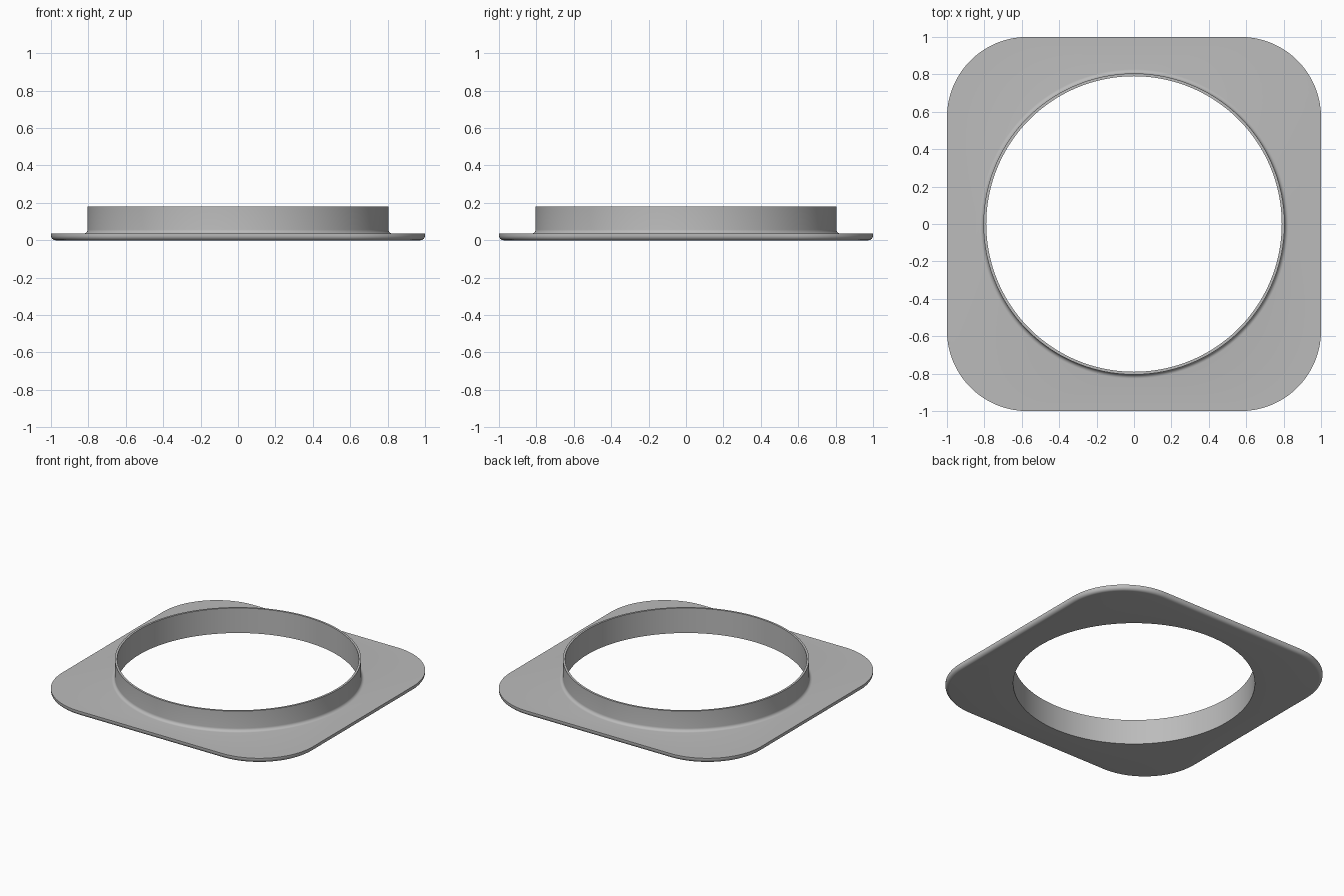
import bpy, bmesh
from math import sin, cos, pi, radians

cube = bpy.data.objects.get("Cube")
if cube:
    bpy.data.objects.remove(cube)

STEPS = 40           # segments per quarter turn
CORNER = 0.57        # corner arc centre of the plate
CORNER_R = 0.43      # corner radius of the plate
BORE, COLLAR = 0.79, 0.805
PLATE_Z, TOP_Z = 0.035, 0.18
FILLET, ROUND = 0.022, 0.025


def ring(bm, centre, radius, z):
    """Rounded square loop; a centre of zero gives a circle."""
    verts = []
    for quarter, (sx, sy) in enumerate([(1, 1), (-1, 1), (-1, -1), (1, -1)]):
        for i in range(STEPS + 1):
            a = (quarter + i / STEPS) * pi / 2
            verts.append(bm.verts.new((centre * sx + radius * cos(a),
                                       centre * sy + radius * sin(a), z)))
    return verts


# Cross-section from the bore, over the collar, out across the plate and under it
section = [(0, BORE, 0), (0, BORE, TOP_Z), (0, COLLAR, TOP_Z)]
for i in range(7):   # fillet where the collar meets the plate
    a = i / 6 * pi / 2
    section.append((0, COLLAR + FILLET * (1 - cos(a)),
                    PLATE_Z + FILLET * (1 - sin(a))))
section.append((CORNER, CORNER_R, PLATE_Z))
for i in range(7):   # rounded lower edge of the plate
    a = i / 6 * pi / 2
    section.append((CORNER, CORNER_R - ROUND * (1 - cos(a)),
                    ROUND * (1 - sin(a))))

bm = bmesh.new()
rings = [ring(bm, *s) for s in section]
for inner, outer in zip(rings, rings[1:] + rings[:1]):
    for i in range(len(inner)):
        j = (i + 1) % len(inner)
        bm.faces.new((inner[i], inner[j], outer[j], outer[i]))
bmesh.ops.remove_doubles(bm, verts=bm.verts, dist=1e-5)
bmesh.ops.recalc_face_normals(bm, faces=bm.faces)

mesh = bpy.data.meshes.new("collar_flange")
bm.to_mesh(mesh)
bm.free()
flange = bpy.data.objects.new("collar_flange", mesh)
bpy.context.collection.objects.link(flange)

# Plain grey finish
grey = bpy.data.materials.new("plain grey")
grey.use_nodes = True
grey.diffuse_color = (0.5, 0.5, 0.5, 1)
grey.node_tree.nodes["Principled BSDF"].inputs["Base Color"].default_value = (0.5, 0.5, 0.5, 1)
mesh.materials.append(grey)

bpy.context.view_layer.objects.active = flange
flange.select_set(True)
bpy.ops.object.shade_smooth_by_angle(angle=radians(30))
